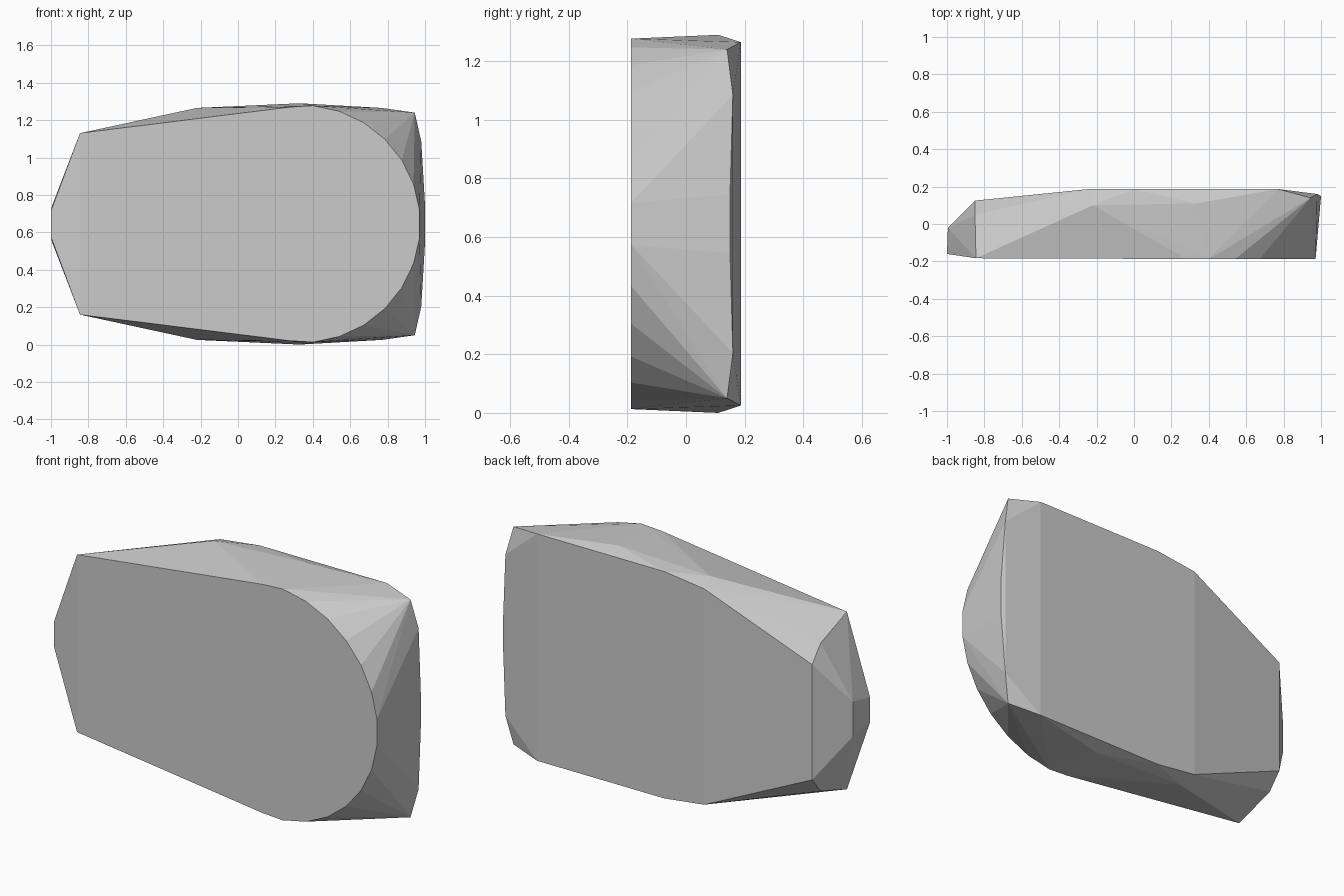
import bpy, bmesh, math

default = bpy.data.objects.get("Cube")
if default:
    bpy.data.objects.remove(default, do_unlink=True)

MID = 0.645      # height of the horizontal symmetry plane
FRONT, BACK = -0.187, 0.187

# Corner points as (x, y, half height), mirrored above and below the middle
corners = [
    # pointed end
    (-1.0, -0.16, 0.07), (-0.995, -0.02, 0.095),
    (-0.845, FRONT + 0.004, 0.485), (-0.85, 0.05, 0.405), (-0.85, 0.125, 0.315),
    # back plate outline
    (-0.24, BACK, 0.59), (0.0, BACK, 0.62), (0.77, BACK, 0.62),
    # ridge along the top and bottom
    (-0.22, 0.10, 0.62), (0.33, 0.11, 0.645),
    # blunt end
    (0.945, 0.14, 0.595), (0.98, 0.16, 0.44), (1.0, 0.15, 0.10),
    # start of the rounded front edge
    (0.28, FRONT, 0.625),
]

# Rounded front edge
radius, step = 0.635, math.radians(13)
for i in range(7):
    a = (i + 0.5) * step
    corners.append((0.34 + radius * math.cos(a), FRONT, radius * math.sin(a)))

# Wrap the points in a faceted convex shell
bm = bmesh.new()
for x, y, h in corners:
    for side in (1, -1):
        bm.verts.new((x, y, MID + side * h))
hull = bmesh.ops.convex_hull(bm, input=bm.verts[:])
spare = {v for v in hull["geom_interior"] + hull["geom_unused"]
         if isinstance(v, bmesh.types.BMVert)}
bmesh.ops.delete(bm, geom=list(spare), context='VERTS')
bmesh.ops.dissolve_limit(bm, angle_limit=math.radians(0.5),
                         verts=bm.verts[:], edges=bm.edges[:])
bmesh.ops.recalc_face_normals(bm, faces=bm.faces[:])

mesh = bpy.data.meshes.new("faceted_block")
bm.to_mesh(mesh)
bm.free()
block = bpy.data.objects.new("faceted_block", mesh)
bpy.context.collection.objects.link(block)

# Plain grey
grey = bpy.data.materials.new("light_grey")
grey.use_nodes = True
colour = (0.6, 0.6, 0.6, 1.0)
grey.diffuse_color = colour
grey.node_tree.nodes["Principled BSDF"].inputs["Base Color"].default_value = colour
mesh.materials.append(grey)
